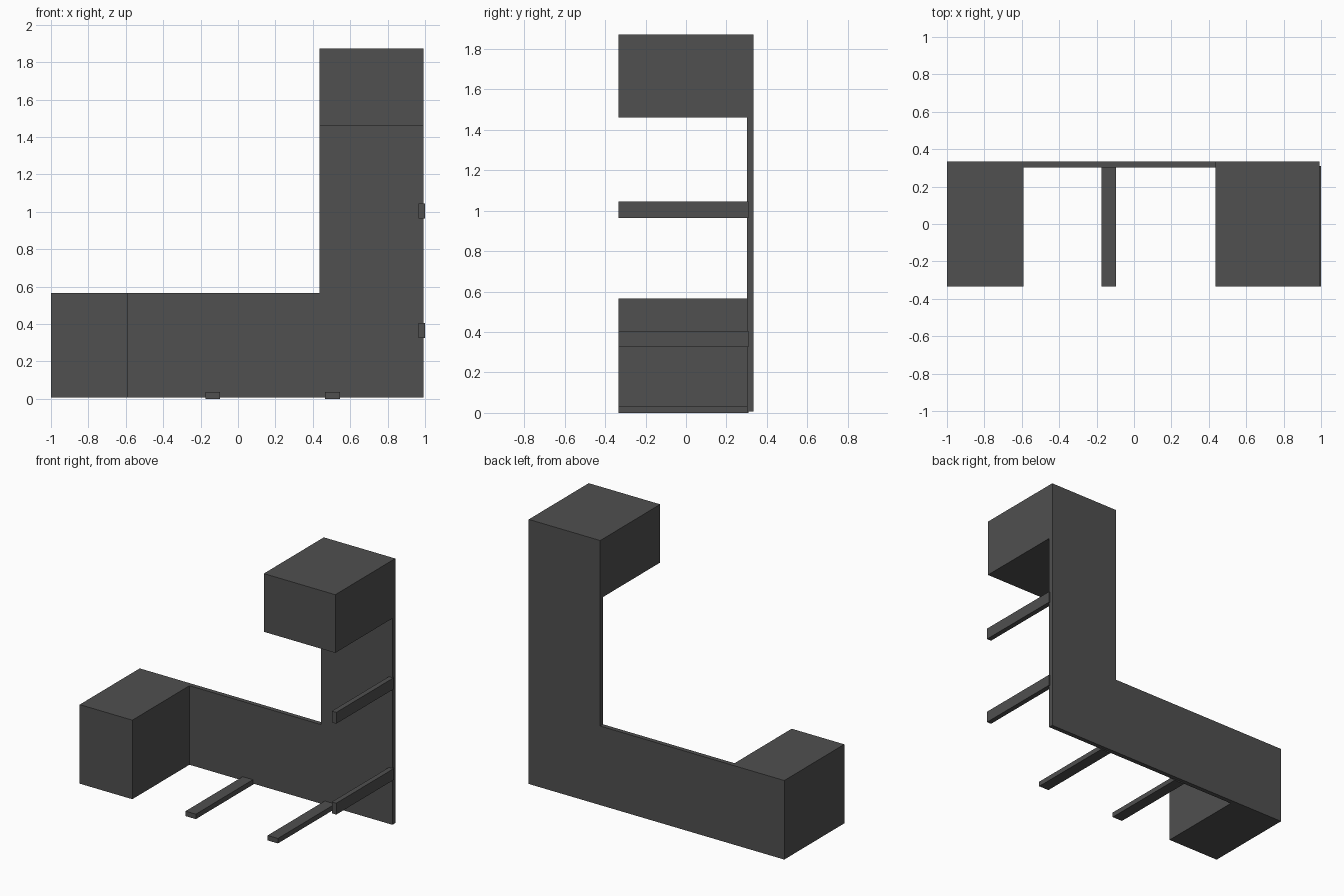
import bpy, bmesh

if "Cube" in bpy.data.objects:
    bpy.data.objects.remove(bpy.data.objects["Cube"])

BACK, PANEL, FRONT = 0.334, 0.302, -0.334

mat = bpy.data.materials.new("charcoal grey")
mat.diffuse_color = (0.08, 0.08, 0.08, 1)
mat.use_nodes = True
mat.node_tree.nodes["Principled BSDF"].inputs["Base Color"].default_value = mat.diffuse_color


def finish(name, bm):
    bmesh.ops.recalc_face_normals(bm, faces=bm.faces)
    me = bpy.data.meshes.new(name)
    bm.to_mesh(me)
    bm.free()
    me.materials.append(mat)
    ob = bpy.data.objects.new(name, me)
    bpy.context.collection.objects.link(ob)
    return ob


def box(name, x, y, z):
    bm = bmesh.new()
    bmesh.ops.create_cube(bm, size=1)
    for v in bm.verts:
        v.co = [r[0] if c < 0 else r[1] for c, r in zip(v.co, (x, y, z))]
    return finish(name, bm)


def extrude_to(bm, faces, y):
    res = bmesh.ops.extrude_face_region(bm, geom=faces)["geom"]
    bmesh.ops.delete(bm, geom=faces, context='FACES_ONLY')
    for v in (g for g in res if isinstance(g, bmesh.types.BMVert)):
        v.co.y = y
    return [g for g in res if isinstance(g, bmesh.types.BMFace)]


# L-shaped back panel with a solid block at each end, in one piece
cells = [(-1, -0.59, 0.008, 0.565), (-0.59, 0.435, 0.008, 0.565),
         (0.435, 0.992, 0.008, 0.565), (0.435, 0.992, 0.565, 1.462),
         (0.435, 0.992, 1.462, 1.872)]
bm = bmesh.new()
for x0, x1, z0, z1 in cells:
    bm.faces.new([bm.verts.new((x, BACK, z)) for x, z in
                  ((x0, z0), (x1, z0), (x1, z1), (x0, z1))])
bmesh.ops.remove_doubles(bm, verts=bm.verts, dist=1e-4)
back = bm.faces[:]
copy = bmesh.ops.duplicate(bm, geom=back)["geom"]
front = extrude_to(bm, [g for g in copy if isinstance(g, bmesh.types.BMFace)], PANEL)
for f in front:
    c = f.calc_center_median()
    if c.x < -0.6 or c.z > 1.47:
        extrude_to(bm, [f], FRONT)
bmesh.ops.remove_doubles(bm, verts=bm.verts, dist=1e-4)
bmesh.ops.recalc_face_normals(bm, faces=bm.faces)
bmesh.ops.dissolve_limit(bm, angle_limit=0.01, verts=bm.verts, edges=bm.edges)
finish("back_panel_with_end_blocks", bm)

# Slim bars reaching forward from the bottom and right edges of the panel
for i, x in enumerate((-0.175, 0.465)):
    box(f"bottom_bar_{i + 1}", (x, x + 0.08), (FRONT, 0.31), (0, 0.035))
for i, z in enumerate((0.325, 0.965)):
    box(f"side_bar_{i + 1}", (0.965, 1.0), (FRONT, 0.31), (z, z + 0.08))
